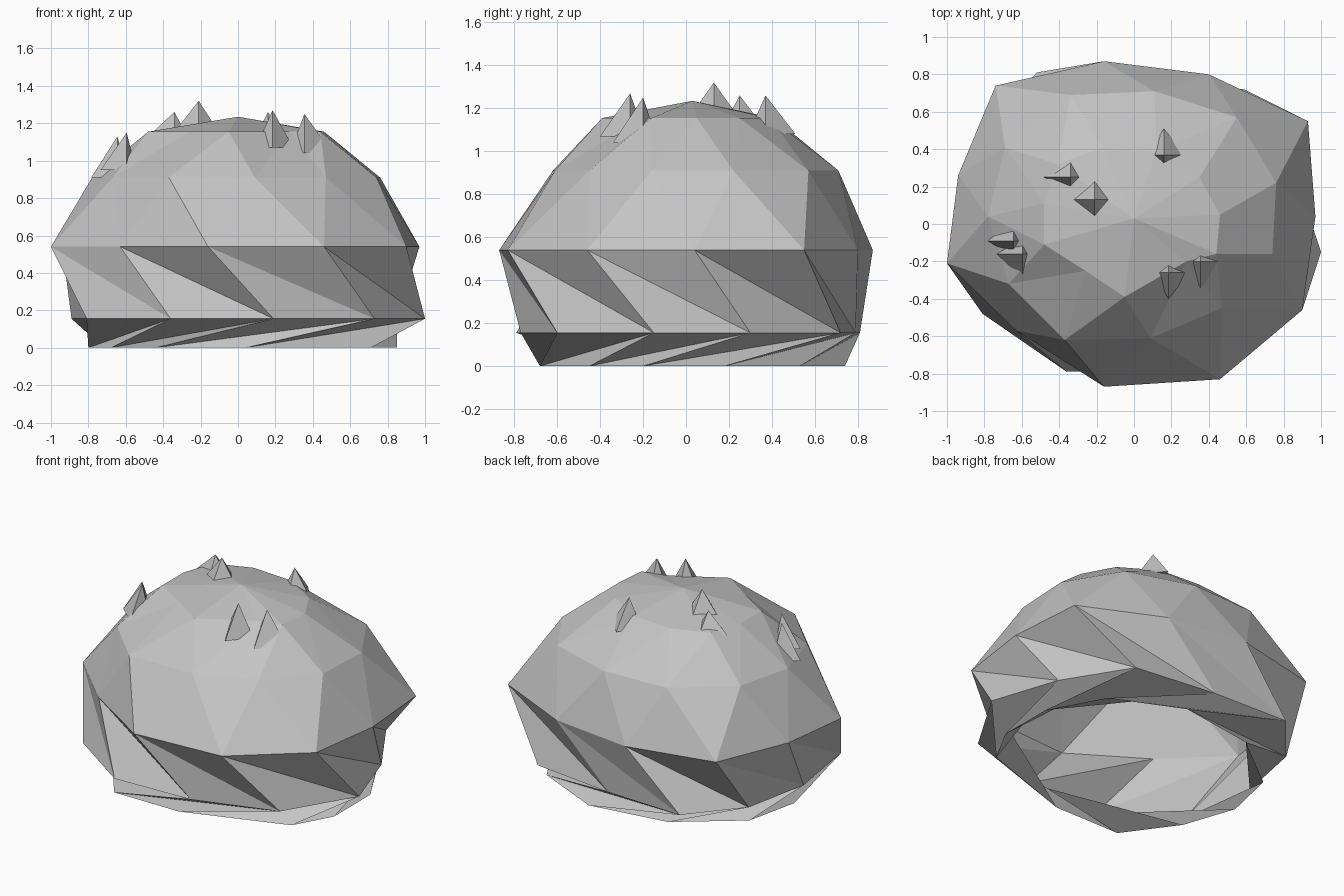
import bpy
import bmesh

# Remove only the default object
default = bpy.data.objects.get("Cube")
if default:
    bpy.data.objects.remove(default, do_unlink=True)


def make_material(name, colour):
    mat = bpy.data.materials.new(name)
    mat.use_nodes = True
    mat.diffuse_color = colour
    shader = next(n for n in mat.node_tree.nodes if n.type == "BSDF_PRINCIPLED")
    shader.inputs["Base Color"].default_value = colour
    shader.inputs["Roughness"].default_value = 0.9
    return mat


stone_grey = make_material("stone grey", (0.55, 0.55, 0.55, 1))


def finish_object(name, bm):
    """Turn the bmesh into a flat shaded stone object."""
    bmesh.ops.recalc_face_normals(bm, faces=bm.faces)
    mesh = bpy.data.meshes.new(name)
    bm.to_mesh(mesh)
    bm.free()
    mesh.materials.append(stone_grey)
    obj = bpy.data.objects.new(name, mesh)
    bpy.context.collection.objects.link(obj)
    return obj


def bridge(bm, lower, upper, lean_right):
    """Join two rings with triangles; the flag picks the diagonal."""
    count = len(lower)
    for i in range(count):
        j = (i + 1) % count
        if lean_right:
            bm.faces.new((lower[i], lower[j], upper[i]))
            bm.faces.new((lower[j], upper[j], upper[i]))
        else:
            bm.faces.new((lower[i], lower[j], upper[j]))
            bm.faces.new((lower[i], upper[j], upper[i]))


def cap(bm, ring, tip):
    """Close a ring with a fan of triangles."""
    for i in range(len(ring)):
        bm.faces.new((ring[i], ring[(i + 1) % len(ring)], tip))


# Boulder shell: twisted eleven-sided rings, open underneath
foot = [(-.8, 0), (-.68, -.35), (-.44, -.68), (.04, -.68), (.71, -.45), (.85, -.2),
        (.85, .18), (.66, .53), (.2, .74), (-.33, .66), (-.72, .36)]
skirt = [(-.81, -.48), (-.36, -.79), (.19, -.77), (.73, -.6), (1, -.15), (.85, .3),
         (.59, .72), (.02, .79), (-.52, .81), (-.8, .48), (-.89, .03)]
belly = [(-1, -.21), (-.63, -.57), (-.16, -.87), (.46, -.83), (.9, -.46), (.97, .04),
         (.93, .55), (.4, .8), (-.16, .87), (-.74, .74), (-.94, .26)]
shoulder = [(-.67, -.32), (-.37, -.62), (.09, -.61), (.47, -.45), (.74, -.16), (.76, .22),
            (.55, .57), (.11, .71), (-.34, .69), (-.69, .41), (-.78, .04)]
crown = [(-.48, -.11), (-.26, -.25), (-.05, -.39), (.28, -.2), (.44, -.16), (.46, .05),
         (.35, .25), (.12, .39), (-.17, .41), (-.41, .32), (-.48, .11)]

bm = bmesh.new()
rings = []
for outline, height in ((foot, 0), (skirt, .155), (belly, .54), (shoulder, .91), (crown, 1.155)):
    rings.append([bm.verts.new((x, y, height)) for x, y in outline])
for lower, upper, lean in zip(rings, rings[1:], (False, True, True, False)):
    bridge(bm, lower, upper, lean)
cap(bm, rings[-1], bm.verts.new((0, .03, 1.235)))
finish_object("boulder_shell", bm)


def spike(name, tip, base_height, left, front, right, back):
    """Four-sided spike; the last four values are its reach each way."""
    x, y, z = tip
    bm = bmesh.new()
    corners = [(x - left, y), (x, y - front), (x + right, y), (x, y + back)]
    base = [bm.verts.new((cx, cy, base_height)) for cx, cy in corners]
    cap(bm, base, bm.verts.new(tip))
    bm.faces.new(list(reversed(base)))
    finish_object(name, bm)


# Small stone spikes growing from the upper surface
spike("top_spike_front", (-.21, .13, 1.32), 1.18, .11, .1, .09, .1)
spike("top_spike_back", (-.34, .25, 1.26), 1.13, .14, .07, .07, .1)
spike("back_spike", (.16, .37, 1.26), 1.08, .09, .08, .12, .14)
spike("front_spike_inner", (.185, -.26, 1.27), 1.07, .09, .14, .11, .07)
spike("front_spike_outer", (.355, -.2, 1.25), 1.04, .08, .14, .15, .07)
spike("right_spike_front", (-.595, -.16, 1.15), .95, .14, .13, .05, .08)
spike("right_spike_back", (-.645, -.09, 1.13), .91, .14, .08, .06, .1)
